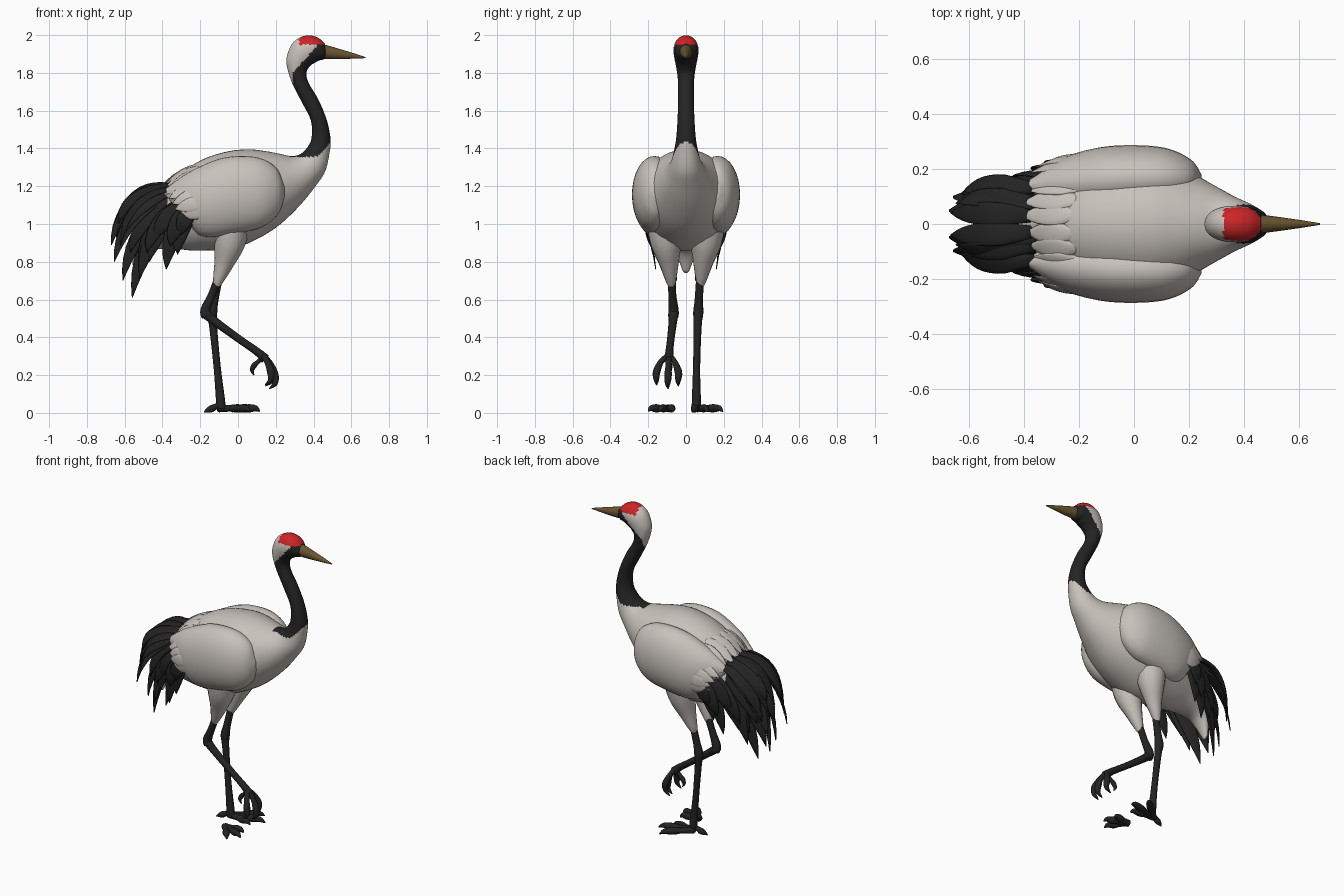
import bpy, bmesh, math, random
from mathutils import Vector as V

cube = bpy.data.objects.get("Cube")
if cube:
    bpy.data.objects.remove(cube, do_unlink=True)
random.seed(4)


def material(name, color):
    m = bpy.data.materials.new(name)
    m.use_nodes = True
    m.diffuse_color = (*color, 1)
    m.node_tree.nodes["Principled BSDF"].inputs["Base Color"].default_value = (*color, 1)
    return m


WHITE = material("warm_white", (.58, .54, .5))
BLACK = material("soft_black", (.017, .017, .017))
RED = material("crown_red", (.6, .018, .02))
HORN = material("beak_brown", (.14, .09, .03))


def skin(name, rings, mats, rule=None):
    """Join rings of points into a closed smooth surface."""
    bm = bmesh.new()
    rows = [[bm.verts.new(p) for p in ring] for ring in rings]
    n = len(rows[0])
    for a, b in zip(rows, rows[1:]):
        for i in range(n):
            j = (i + 1) % n
            bm.faces.new((a[i], a[j], b[j], b[i]))
    bm.faces.new(rows[0])
    bm.faces.new(rows[-1])
    bmesh.ops.recalc_face_normals(bm, faces=bm.faces)
    for f in bm.faces:
        f.smooth = True
        if rule:
            f.material_index = rule(f.calc_center_median())
    me = bpy.data.meshes.new(name)
    bm.to_mesh(me)
    bm.free()
    for m in mats:
        me.materials.append(m)
    ob = bpy.data.objects.new(name, me)
    bpy.context.collection.objects.link(ob)
    return ob


def smooth_rows(rows, steps):
    """Catmull-Rom interpolation between rows of numbers."""
    out = []
    for i in range(len(rows) - 1):
        p0, p1, p2 = rows[max(i - 1, 0)], rows[i], rows[i + 1]
        p3 = rows[min(i + 2, len(rows) - 1)]
        for s in range(steps):
            t = s / steps
            out.append([b + .5 * t * (c - a + t * (2*a - 5*b + 4*c - d + t * (3*(b - c) + d - a)))
                        for a, b, c, d in zip(p0, p1, p2, p3)])
    return out + [list(rows[-1])]


def outline_loft(name, rows, mats, rule=None, steps=6, n=48):
    """Rows: upper x, upper z, lower x, lower z, half width, centre y."""
    rings = []
    for ux, uz, lx, lz, w, cy in smooth_rows(rows, steps):
        ring = []
        for k in range(n):
            a = math.tau * k / n
            c = math.cos(a)
            ring.append(((ux + lx) / 2 + (ux - lx) / 2 * c,
                         cy + w * math.sin(a), (uz + lz) / 2 + (uz - lz) / 2 * c))
        rings.append(ring)
    return skin(name, rings, mats, rule)


def sweep(name, stations, mat, out=V((0, 1, 0)), n=12):
    """Stations: centre, half width, half thickness along the out direction."""
    rings = []
    for i, (p, w, h) in enumerate(stations):
        t = stations[min(i + 1, len(stations) - 1)][0] - stations[max(i - 1, 0)][0]
        side = t.cross(out).normalized()
        up = side.cross(t).normalized()
        rings.append([p + side * w * math.cos(math.tau * k / n) + up * h * math.sin(math.tau * k / n)
                      for k in range(n)])
    return skin(name, rings, [mat])


def limb(name, rows, mat, steps=4):
    """Round tapered tube; rows are x, y, z, radius."""
    return sweep(name, [(V(r[:3]), r[3], r[3]) for r in smooth_rows(rows, steps)], mat)


def feather(name, root, ctrl, tip, width, out, mat, n=10):
    root, ctrl, tip = V(root), V(ctrl), V(tip)
    st = []
    for i in range(n + 1):
        t = i / n
        p = root * (1 - t) ** 2 + ctrl * 2 * t * (1 - t) + tip * t * t
        w = width * max(.04, min(1, .5 + t * 1.5) * (1 - t ** 4))
        st.append((p, w, .012 * (1 - .8 * t)))
    return sweep(name, st, mat, V(out))


# Body, neck and head in one surface, coloured by region
def plumage(c):
    if c.x > .325 and c.z > 1.95:
        return 2
    if c.z > 1.74 and c.x < .29 + max(0, c.z - 1.8) * .9:
        return 0
    if c.x > .27 and c.z > 1.355 + max(0, c.x - .42) * 1.1:
        return 1
    return 0


body = [
    (-.56, .79, -.54, .74, .02), (-.52, .98, -.47, .85, .08), (-.4, 1.18, -.36, .87, .14),
    (-.3, 1.27, -.25, .86, .18), (-.18, 1.345, -.15, .86, .22), (-.05, 1.385, -.05, .86, .24),
    (.06, 1.395, .07, .905, .24), (.15, 1.385, .2, .98, .205), (.22, 1.372, .32, 1.09, .15),
    (.28, 1.36, .41, 1.2, .105), (.33, 1.37, .462, 1.28, .08), (.37, 1.41, .485, 1.38, .062),
    (.39, 1.46, .49, 1.45, .052), (.385, 1.55, .47, 1.55, .045), (.335, 1.65, .425, 1.66, .042),
    (.285, 1.75, .375, 1.745, .042), (.258, 1.84, .362, 1.8, .05), (.262, 1.9, .385, 1.84, .06),
    (.295, 1.965, .41, 1.855, .066), (.36, 1.998, .43, 1.866, .064), (.42, 1.988, .45, 1.87, .055),
    (.46, 1.955, .465, 1.88, .035)]
outline_loft("body_neck_head", [r + (0,) for r in body], [WHITE, BLACK, RED], plumage)

# Beak
outline_loft("beak", [(.44, 1.955, .44, 1.875, .036, 0), (.52, 1.932, .51, 1.873, .027, 0),
                      (.6, 1.908, .6, 1.875, .015, 0), (.675, 1.884, .675, 1.878, .003, 0)],
             [HORN], n=20)

wing = [(.245, 1.2, .245, 1.14, .015, .165), (.2, 1.3, .21, 1.05, .07, .165),
        (.09, 1.355, .12, .98, .11, .168), (-.08, 1.35, -.04, .945, .12, .165),
        (-.24, 1.285, -.15, .93, .11, .152), (-.34, 1.22, -.22, .95, .08, .14),
        (-.4, 1.17, -.27, 1.02, .02, .14)]
tips = [(-.67, .05, .89), (-.655, .1, .8), (-.61, .05, .7), (-.56, .06, .61), (-.52, .11, .71),
        (-.47, .13, .8), (-.38, .16, .76), (-.32, .175, .84)]

for side, s in (("left", 1), ("right", -1)):
    # Folded wing
    outline_loft(side + "_wing", [r[:4] + (r[4], s * r[5]) for r in wing], [WHITE], n=32)

    # White feathers along the rear of the wing, in two overlapping rows
    for row in range(2):
        for i in range(8):
            f = (i + .5 * row) / 8
            a = math.radians(8 + 105 * f)
            sn, cs = math.sin(a), math.cos(a)
            x = -.21 + .1 * row + .08 * f
            jig = random.uniform(-.015, .015)
            feather(side + "_wing_feather", (x, s * .235 * sn, 1.11 + .2 * cs),
                    (x - .1, s * (.265 - .02 * row) * sn, 1.095 + .2 * cs),
                    (x - .19 + jig, s * .215 * sn, 1.07 + .13 * cs),
                    .042, (0, s * sn, cs), WHITE)

    # Drooping black plumes
    for i, (x, y, z) in enumerate(tips):
        f = i / (len(tips) - 1)
        root = V((-.34 + .1 * f, s * (.05 + .14 * f), 1.19 - .11 * f))
        tip = V((x, s * y, z))
        ctrl = root.lerp(tip, .6) + V((-.09 + .06 * f, s * .03, .14 - .08 * f))
        feather(side + "_plume", root, ctrl, tip, .05,
                (-.3 * (1 - f), s * (.6 + .4 * f), .7 * (1 - f)), BLACK)
        # Shorter covering layer
        short = root.lerp(tip, .78) + V((-.035 * (1 - f), s * .025, .05))
        feather(side + "_cover_plume", root + V((0, s * .015, .01)),
                ctrl + V((.02, s * .04, .02)), short, .045,
                (-.3 * (1 - f), s * (.7 + .3 * f), .6 * (1 - f)), BLACK)
    # Arched upper plumes
    for k in range(3):
        feather(side + "_top_plume", (-.36, s * (.03 + .05 * k), 1.205 - .012 * k),
                (-.58, s * (.04 + .06 * k), 1.25 - .04 * k),
                (-.665 + .02 * k, s * (.04 + .035 * k), .98 - .05 * k),
                .045, (-.4, s * .25 * k, 1), BLACK)

    # Feathered thigh
    limb(side + "_thigh", [(-.03, s * .11, 1.02, .1), (-.045, s * .105, .9, .083),
                           (-.075, s * .09, .79, .052), (-.105, s * .08, .7, .028),
                           (-.112, s * .078, .67, .016)], WHITE)

# Standing leg and raised leg
limb("standing_leg", [(-.1, .075, .72, .021), (-.125, .068, .6, .022), (-.137, .065, .53, .027),
                      (-.132, .062, .46, .021), (-.11, .056, .24, .019), (-.093, .055, .07, .024),
                      (-.09, .055, .02, .025)], BLACK)
limb("raised_shin", [(-.105, -.076, .71, .022), (-.14, -.072, .62, .021), (-.172, -.066, .545, .027),
                     (-.165, -.067, .51, .028)], BLACK)
limb("raised_foot_bone", [(-.175, -.066, .53, .028), (-.13, -.069, .49, .023), (0, -.08, .395, .02),
                          (.1, -.088, .325, .021), (.145, -.09, .285, .026)], BLACK)


def toe(name, points, r):
    """Knobbly toe ending in a claw."""
    radii = (r, r * .8, r * 1.05, r * .75, r * .15)
    limb(name, [(*p, q) for p, q in zip(points, radii)], BLACK)


# Feet flat on the ground: the planted foot, and a separate set of front toes
for name, x0, y0, s in (("planted_toe", -.1, .06, 1), ("loose_toe", -.03, -.09, -1)):
    ends = ((.06, .04), (.115, .115), (.055, .195)) if s > 0 else ((.09, -.07), (.115, -.14), (.06, -.2))
    for ex, ey in ends:
        pts = [V((x0, y0, .024)).lerp(V((ex, ey, .024)), t) for t in (0, .35, .6, .85, 1)]
        pts[-1].z = .008
        toe(name, pts, .021)
toe("planted_hind_toe", [(-.09, .055, .035), (-.115, .05, .035), (-.14, .045, .022),
                         (-.16, .04, .014), (-.18, .035, .004)], .018)

# Curled toes of the raised foot
for dy, dx, dz in ((-.065, -.012, .02), (-.005, .01, 0), (.05, -.01, .015)):
    toe("raised_toe", [(.135, -.09, .3), (.165 + dx, -.09 + dy * .6, .255 + dz),
                       (.185 + dx, -.09 + dy, .2 + dz), (.185 + dx, -.092 + dy, .155 + dz),
                       (.155 + dx, -.09 + dy, .128 + dz)], .019)
toe("raised_hind_toe", [(.13, -.09, .29), (.105, -.088, .27), (.085, -.086, .25),
                        (.074, -.085, .225), (.085, -.085, .2)], .014)
